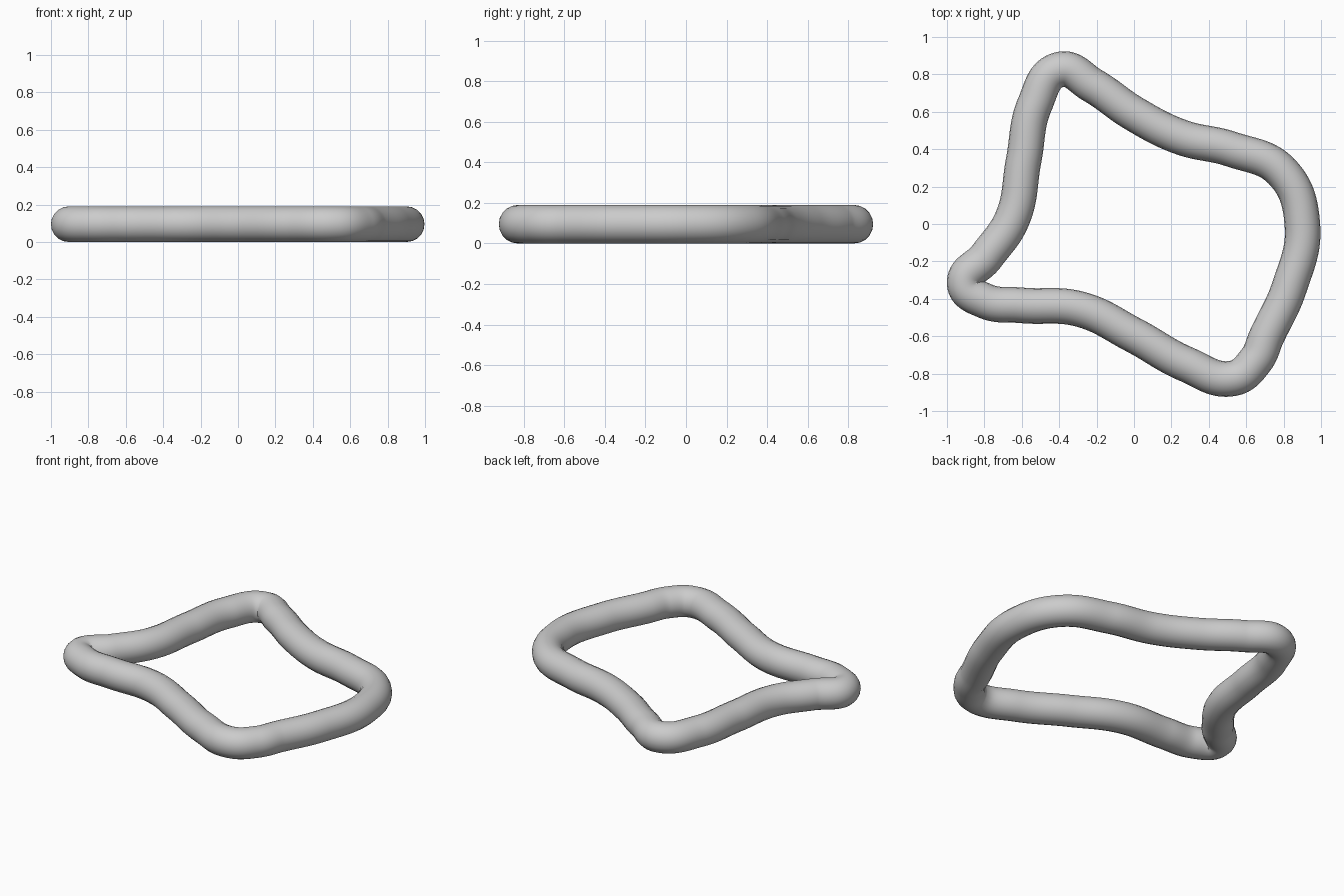
import bpy

if "Cube" in bpy.data.objects:
    bpy.data.objects.remove(bpy.data.objects["Cube"])

R = 0.095  # tube radius

# Centreline of the closed loop, seen from above
path = [(0.90, 0.0), (0.79, 0.28), (0.52, 0.40), (0.25, 0.465), (0.0, 0.59),
        (-0.22, 0.74), (-0.40, 0.825), (-0.53, 0.64), (-0.59, 0.34),
        (-0.65, 0.03), (-0.79, -0.175), (-0.905, -0.32), (-0.80, -0.41),
        (-0.60, -0.435), (-0.29, -0.455), (0.0, -0.595), (0.28, -0.75),
        (0.53, -0.825), (0.65, -0.73), (0.71, -0.60), (0.83, -0.34)]

# Smooth closed tube
curve = bpy.data.curves.new("bent_ring", 'CURVE')
curve.dimensions = '3D'
curve.resolution_u = 16
curve.bevel_depth = R
curve.bevel_resolution = 8
spline = curve.splines.new('BEZIER')
spline.bezier_points.add(len(path) - 1)
for bp, (x, y) in zip(spline.bezier_points, path):
    bp.co = (x, y, R)
    bp.handle_left_type = bp.handle_right_type = 'AUTO'
spline.use_cyclic_u = True
ring = bpy.data.objects.new("bent_ring", curve)
bpy.context.collection.objects.link(ring)

# Turn into a smooth-shaded mesh
bpy.context.view_layer.objects.active = ring
ring.select_set(True)
bpy.ops.object.convert(target='MESH')
bpy.ops.object.shade_smooth()
